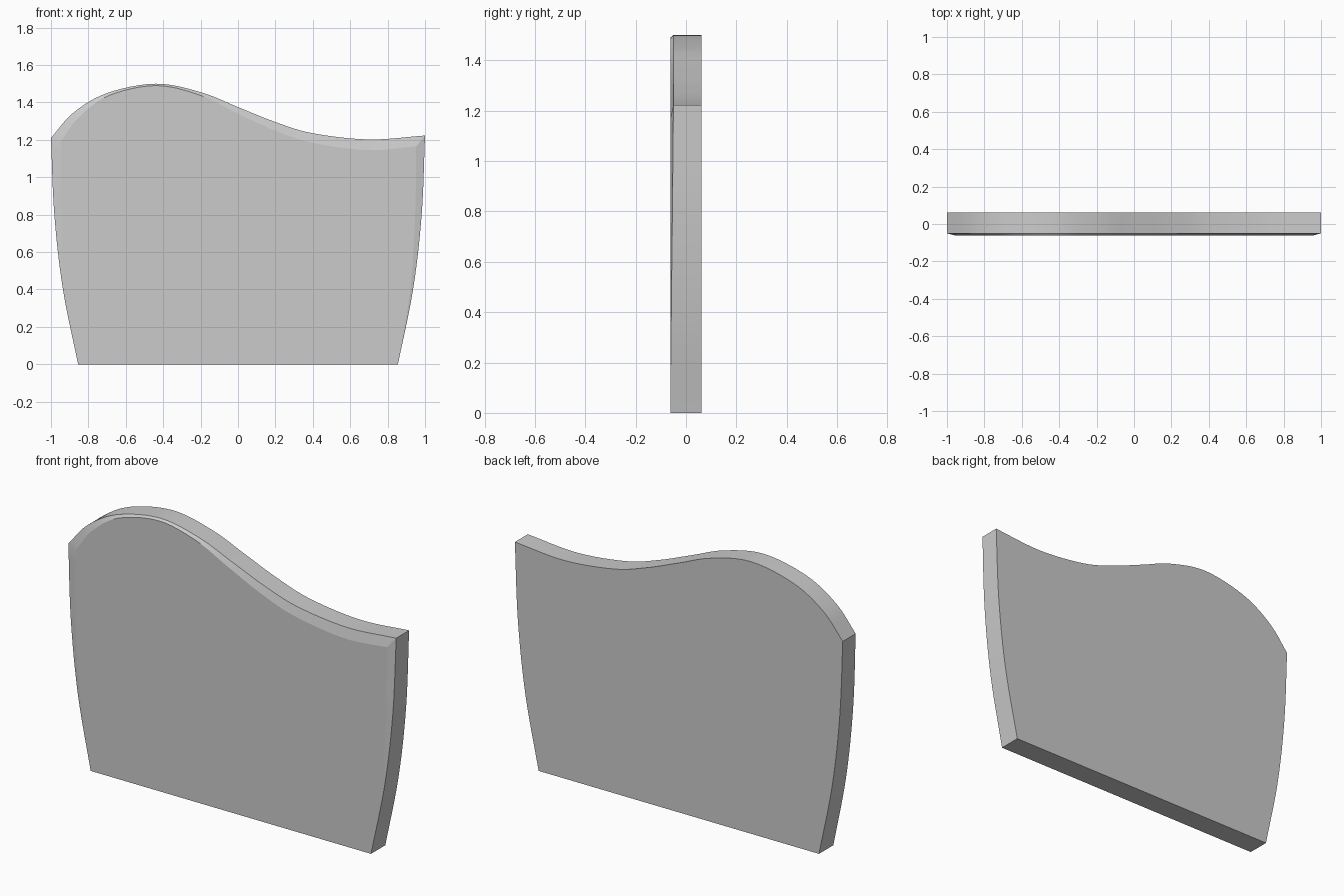
import bpy, bmesh, math

if "Cube" in bpy.data.objects:
    bpy.data.objects.remove(bpy.data.objects["Cube"])

HALF = 0.0625      # half thickness
DEPTH = 0.0125     # depth of the front bevel


def spline(keys, steps):
    """Catmull-Rom through keys of any dimension."""
    first = [2 * a - b for a, b in zip(keys[0], keys[1])]
    last = [2 * a - b for a, b in zip(keys[-1], keys[-2])]
    k = [first] + list(keys) + [last]
    out = []
    for i in range(1, len(k) - 2):
        for s in range(steps):
            t = s / steps
            out.append([0.5 * (2 * b + (c - a) * t + (2 * a - 5 * b + 4 * c - d) * t * t
                               + (3 * b - a - 3 * c + d) * t ** 3)
                        for a, b, c, d in zip(k[i - 1], k[i], k[i + 1], k[i + 2])])
    return out + [list(keys[-1])]


# Each key: outer x, outer z, inner x, inner z, bevel depth
top = [(x, z, u, w, DEPTH) for x, z, u, w in [
    (-1, 1.21, -.945, 1.195), (-.88, 1.345, -.85, 1.322), (-.7, 1.45, -.69, 1.437),
    (-.44, 1.5, -.44, 1.49), (-.2, 1.455, -.21, 1.441), (0, 1.375, -.02, 1.35),
    (.2, 1.295, .18, 1.257), (.4, 1.235, .385, 1.187), (.7, 1.202, .69, 1.145),
    (1, 1.223, .953, 1.165)]]
side = [(.982, .8, .947, .8, DEPTH * .67), (.936, .4, .922, .4, DEPTH * .33),
        (.855, 0, .855, 0, 0)]
right = [top[-1]] + side
left = [(-x, z, -u, w, d) for x, z, u, w, d in reversed(side)] + [top[0]]

outline = spline(left, 6)[:-1] + spline(top, 6)[:-1] + spline(right, 6)

# Back rim, bevel rim and front face rim joined into a closed panel
bm = bmesh.new()
back = [bm.verts.new((p[0], HALF, p[1])) for p in outline]
rim = [bm.verts.new((p[0], -HALF + p[4], p[1])) for p in outline]
front = [bm.verts.new((p[2], -HALF, p[3])) for p in outline]
n = len(outline)
for a, b in ((back, rim), (rim, front)):
    for i in range(n):
        j = (i + 1) % n
        bm.faces.new((a[i], a[j], b[j], b[i]))
bm.faces.new(front)
bm.faces.new(back[::-1])
bmesh.ops.remove_doubles(bm, verts=bm.verts, dist=1e-5)
bmesh.ops.recalc_face_normals(bm, faces=bm.faces)

mesh = bpy.data.meshes.new("headboard_panel")
bm.to_mesh(mesh)
bm.free()
panel = bpy.data.objects.new("headboard_panel", mesh)
bpy.context.collection.objects.link(panel)
bpy.context.view_layer.objects.active = panel
panel.select_set(True)
bpy.ops.object.shade_smooth_by_angle(angle=math.radians(10))
